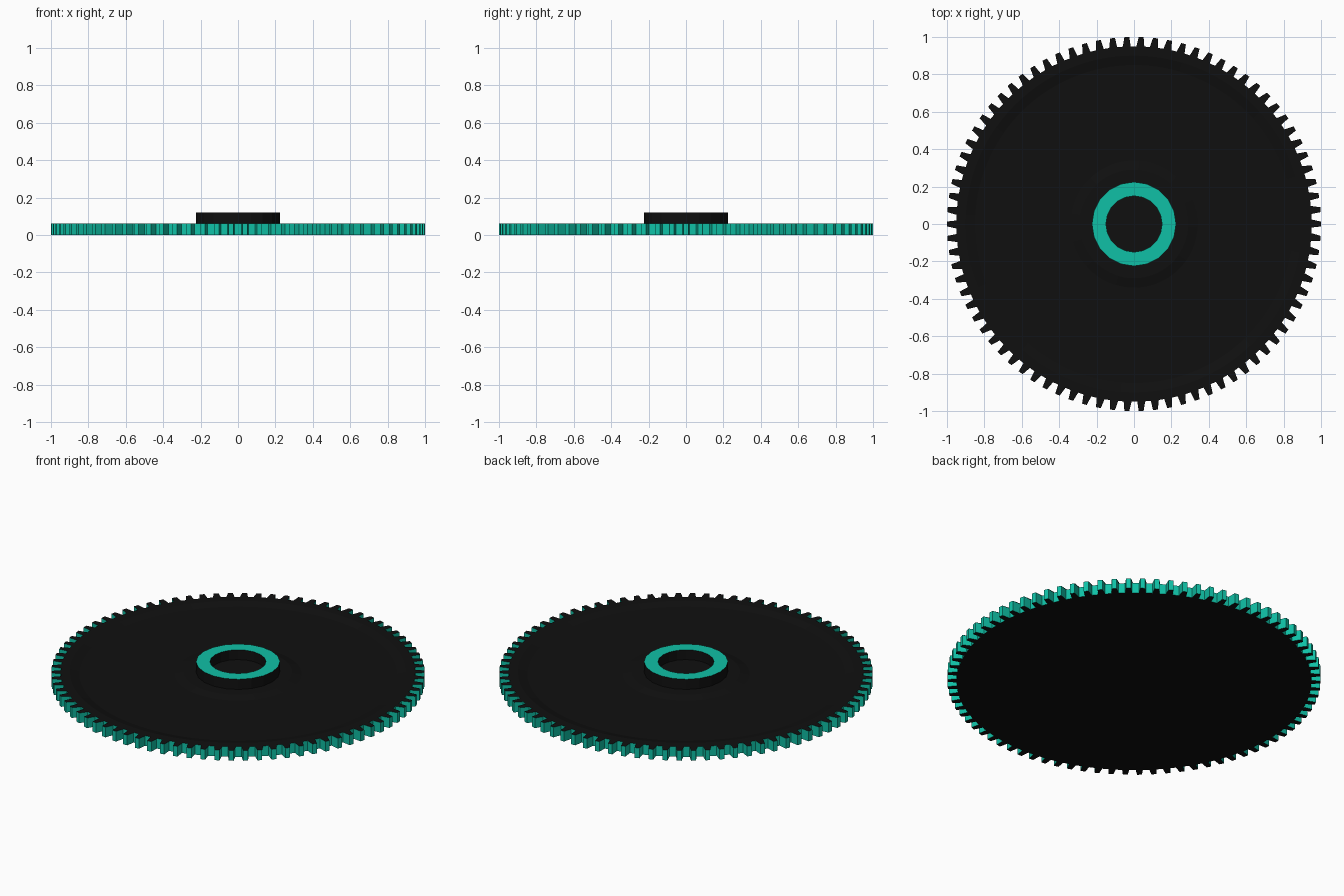
import bpy, bmesh
from math import sin, cos, pi

if "Cube" in bpy.data.objects:
    bpy.data.objects.remove(bpy.data.objects["Cube"])

def material(name, color):
    m = bpy.data.materials.new(name)
    m.diffuse_color = color
    m.use_nodes = True
    m.node_tree.nodes["Principled BSDF"].inputs["Base Color"].default_value = m.diffuse_color
    return m

dark = material("dark", (0.005, 0.005, 0.005, 1))
teal = material("teal", (0.005, 0.53, 0.38, 1))

def circle(n, r, z):
    return [(r * cos(2 * pi * i / n), r * sin(2 * pi * i / n), z) for i in range(n)]

def loft(name, rings, teal_bands):
    """Skin equal-length rings, cap both ends, paint chosen bands teal."""
    bm = bmesh.new()
    loops = [[bm.verts.new(p) for p in ring] for ring in rings]
    n = len(loops[0])
    for k in range(len(loops) - 1):
        a, b = loops[k], loops[k + 1]
        for i in range(n):
            j = (i + 1) % n
            f = bm.faces.new((a[i], a[j], b[j], b[i]))
            f.material_index = int(k in teal_bands)
    bm.faces.new(loops[0][::-1])
    bm.faces.new(loops[-1])
    bmesh.ops.recalc_face_normals(bm, faces=bm.faces[:])
    me = bpy.data.meshes.new(name)
    bm.to_mesh(me)
    bm.free()
    me.materials.append(dark)
    me.materials.append(teal)
    ob = bpy.data.objects.new(name, me)
    bpy.context.collection.objects.link(ob)
    return ob

# toothed outline: four points per tooth
TEETH = 82
ROOT, TIP = 0.95, 1.0
TOP = 0.06
pitch = 2 * pi / TEETH

def teeth(z, root_only=False):
    pts = []
    for t in range(TEETH):
        for off, r in ((-0.26, ROOT), (-0.17, TIP), (0.17, TIP), (0.26, ROOT)):
            a = (t + off) * pitch
            r = ROOT if root_only else r
            pts.append((r * cos(a), r * sin(a), z))
    return pts

# gear disc with shallow recessed web between rim and centre boss
N = TEETH * 4
web = [(0.90, TOP), (0.85, 0.048), (0.34, 0.048), (0.29, TOP)]
loft("gear_disc", [teeth(0), teeth(TOP)] + [circle(N, r, z) for r, z in web], {0})

# raised hub with a blind bore and bright top ring
HUB = 20
hub = [(0.225, 0.05), (0.225, 0.12), (0.15, 0.12), (0.15, 0.062)]
loft("hub", [circle(HUB, r, z) for r, z in hub], {1})
